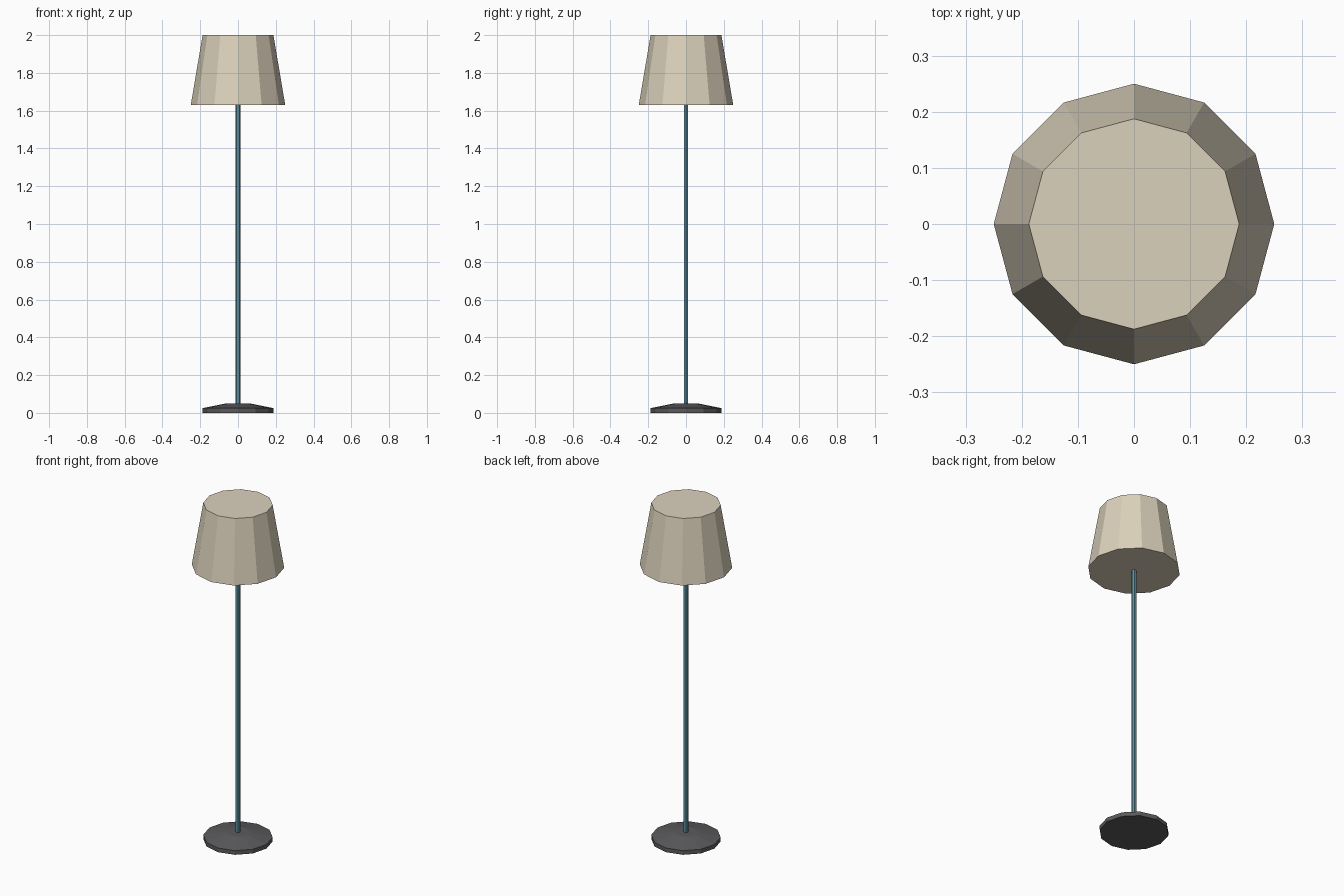
import bpy

cube = bpy.data.objects.get("Cube")
if cube:
    bpy.data.objects.remove(cube, do_unlink=True)


def material(name, rgb):
    mat = bpy.data.materials.new(name)
    mat.use_nodes = True
    mat.diffuse_color = (*rgb, 1)
    mat.node_tree.nodes["Principled BSDF"].inputs["Base Color"].default_value = (*rgb, 1)
    return mat


def frustum(name, sides, r_bottom, r_top, z_bottom, z_top, mat):
    """Flat-shaded tapered prism with a corner on the +x axis."""
    bpy.ops.mesh.primitive_cone_add(vertices=sides, radius1=r_bottom, radius2=r_top,
                                    depth=z_top - z_bottom,
                                    location=(0, 0, (z_bottom + z_top) / 2))
    obj = bpy.context.object
    if sides == 6:
        obj.rotation_euler.z = 0.5235988
    obj.name = name
    obj.data.materials.append(mat)
    return obj


cream = material("cream fabric", (0.71, 0.64, 0.50))
teal = material("teal metal", (0.11, 0.28, 0.35))
charcoal = material("charcoal metal", (0.105, 0.105, 0.11))

# Base: a low disc, its upper face drawn up into a shallow cone
base = frustum("base_disc", 12, 0.1875, 0.1875, 0, 0.025, charcoal)
slope = frustum("base_slope", 12, 0.1875, 0.0625, 0.025, 0.05, charcoal)

# Slim hexagonal pole
frustum("pole", 6, 0.0135, 0.0135, 0.045, 1.63, teal)

# Closed tapered shade
frustum("shade", 12, 0.25, 0.1875, 1.63, 2.0, cream)
